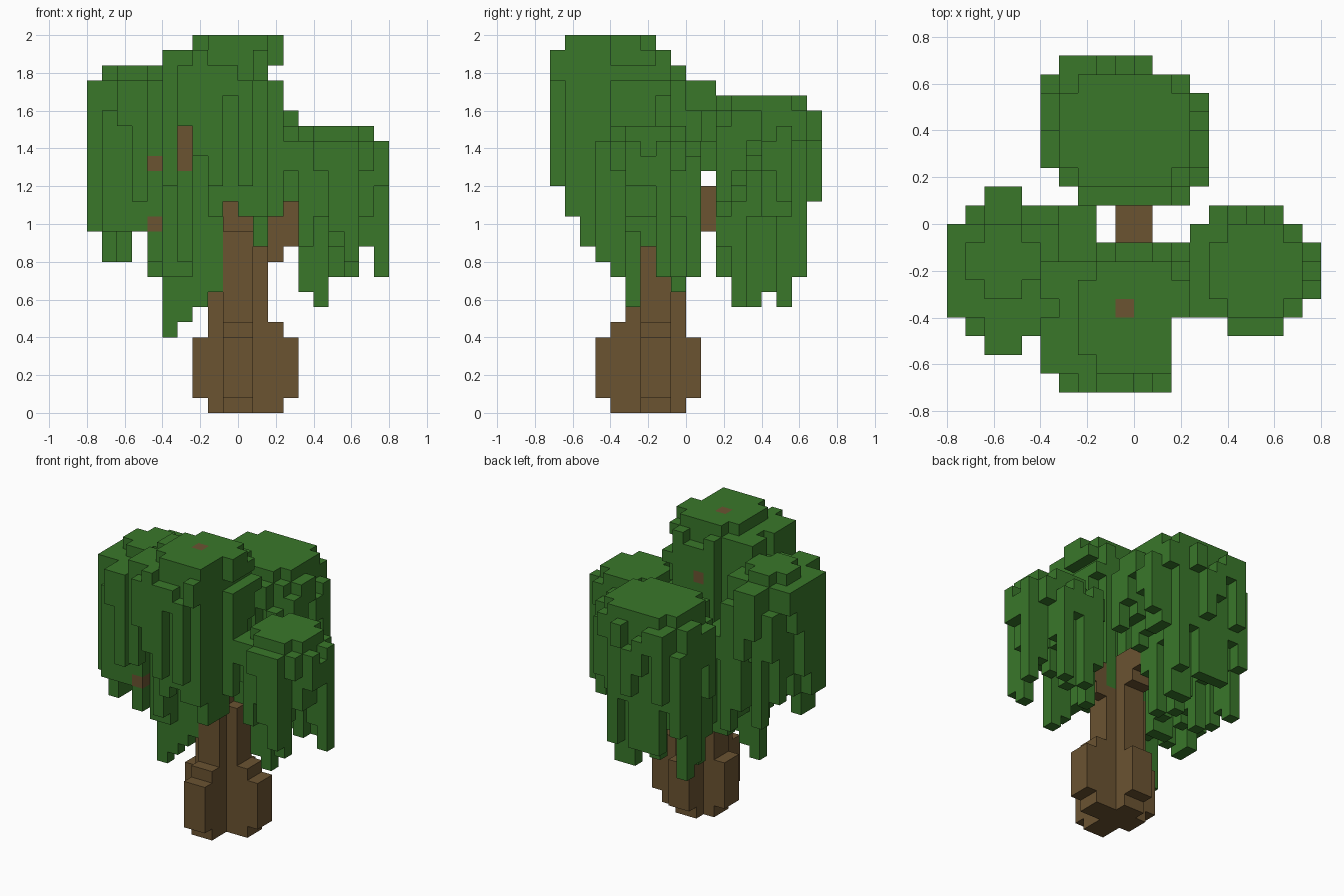
import bpy
import bmesh
import random
from itertools import product

random.seed(7)
CELL = 0.08

cube = bpy.data.objects.get("Cube")
if cube:
    bpy.data.objects.remove(cube, do_unlink=True)


def material(name, colour):
    mat = bpy.data.materials.new(name)
    mat.use_nodes = True
    mat.diffuse_color = colour
    mat.node_tree.nodes["Principled BSDF"].inputs["Base Color"].default_value = colour
    return mat


BARK = material("bark brown", (0.147, 0.087, 0.031, 1))
LEAF = material("leaf green", (0.041, 0.185, 0.023, 1))


def box(x0, x1, y0, y1, z0, z1):
    return set(product(range(x0, x1), range(y0, y1), range(z0, z1)))


def build(name, cells, mat, solid):
    """Turn grid cells into one mesh holding only the faces open to the air."""
    bm = bmesh.new()
    verts = {}

    def vert(p):
        if p not in verts:
            verts[p] = bm.verts.new([c * CELL for c in p])
        return verts[p]

    for cell in sorted(cells):
        for axis, side in product(range(3), (0, 1)):
            near = list(cell)
            near[axis] += 1 if side else -1
            if tuple(near) in solid:
                continue
            u, v = (axis + 1) % 3, (axis + 2) % 3
            ring = []
            for du, dv in ((0, 0), (1, 0), (1, 1), (0, 1)):
                p = list(cell)
                p[axis] += side
                p[u] += du
                p[v] += dv
                ring.append(vert(tuple(p)))
            bm.faces.new(ring if side else ring[::-1])
    bmesh.ops.dissolve_limit(bm, angle_limit=0.01, verts=bm.verts[:], edges=bm.edges[:])
    mesh = bpy.data.meshes.new(name)
    bm.to_mesh(mesh)
    bm.free()
    mesh.materials.append(mat)
    bpy.context.collection.objects.link(bpy.data.objects.new(name, mesh))


# Trunk: a wide crossed foot under a tall crossed stem
trunk = (box(-1, 1, -5, 0, 0, 1) | box(-2, 3, -3, -1, 0, 1)
         | box(-1, 1, -6, 1, 1, 5) | box(-3, 4, -3, -1, 1, 5)
         | box(-1, 1, -5, 0, 5, 6) | box(-2, 3, -3, -1, 5, 6)
         | box(-1, 1, -4, 0, 6, 14) | box(-2, 2, -3, -1, 6, 11))

# Branches reaching into each canopy
branches = {
    "back_branch": box(-1, 1, -1, 1, 11, 14) | box(-1, 1, 1, 2, 12, 15)
    | box(-1, 1, 2, 4, 14, 17) | box(-1, 1, 4, 5, 16, 20),
    "left_branch": box(2, 3, -2, -1, 10, 13) | box(3, 4, -2, -1, 11, 14)
    | box(4, 6, -3, -2, 13, 17),
    "right_branch": box(-3, -1, -3, -2, 11, 14) | box(-6, -3, -3, -2, 12, 17)
    | box(-6, -5, -6, -3, 16, 17) | box(-6, -5, -6, -3, 12, 13)
    | box(-4, -3, -6, -3, 16, 19),
    "front_branch": box(-1, 1, -5, -3, 12, 16) | box(-1, 0, -5, -4, 15, 25)
    | box(-1, 0, -4, -1, 20, 21) | box(0, 1, -3, -1, 18, 19),
}
wood = set(trunk).union(*branches.values())

# Lowest strand end for each column across (x) and along (y)
LOW_X = dict(zip(range(-10, 10), (12, 10, 10, 12, 9, 5, 6, 7, 8, 14,
                                  13, 11, 13, 14, 8, 7, 9, 9, 11, 9)))
LOW_Y = dict(zip(range(-9, 9), (15, 13, 10, 10, 9, 7, 9, 9, 8,
                                9, 16, 9, 7, 7, 8, 7, 9, 14)))
# Strands with a length of their own, by cell
LONG = {(-5, -4): 5, (-4, -4): 6, (-3, -4): 7, (-2, -4): 8,
        (-1, -7): 14, (0, -6): 13, (1, -6): 11,
        (4, -1): 8, (5, -4): 7,
        (0, 3): 7, (-1, 4): 7, (-1, 5): 8, (0, 6): 7, (-1, 7): 9}
RIM_STEPS = (0, 6, 0, 9, 2)

# Canopies: top height, raised crown, first row and the span of each row
canopies = {
    "front_canopy": (25, (-3, 3, -8, -2), -9,
                     [(-4, 2)] + [(-5, 2)] * 3 + [(-5, 3)] * 3 + [(-2, 3)]),
    "right_canopy": (23, (-9, -5, -4, 0), -7,
                     [(-8, -6), (-9, -5)] + [(-10, -4)] * 3
                     + [(-10, -2)] * 2 + [(-9, -2), (-8, -6)]),
    "left_canopy": (19, (4, 9, -5, 0), -6,
                    [(5, 8), (3, 9)] + [(3, 10)] * 3 + [(3, 9), (4, 8)]),
    "back_canopy": (21, (-4, 3, 2, 8), 1,
                    [(-3, 3), (-4, 4)] + [(-5, 4)] * 4 + [(-5, 3), (-4, 1)]),
}


def depth(x, y, plan):
    """Rings between a cell and the edge of the plan, at most two."""
    for d in (1, 2):
        if not {(x + d, y), (x - d, y), (x, y + d), (x, y - d)} <= plan:
            return d - 1
    return 2


def canopy(name, top, crown, row, spans):
    plan = {(x, row + i) for i, (a, b) in enumerate(spans) for x in range(a, b)}
    x0, x1, y0, y1 = crown
    corners = set(product((x0, x1 - 1), (y0, y1 - 1)))
    cells = set()
    for x, y in sorted(plan):
        raised = x0 <= x < x1 and y0 <= y < y1 and (x, y) not in corners
        high = top if raised else top - 1
        low_x = 7 if name == "back_canopy" and -3 < x < 2 else LOW_X[x]
        low = max(low_x, LOW_Y[y])
        # Strands alternate long and short at the rim and are short inside
        ring = depth(x, y, plan)
        if ring == 0:
            low += RIM_STEPS[(x + 2 * y) % 5]
            if not raised:
                high -= random.choice((0, 0, 0, 0, 1, 2))
        elif ring == 1:
            low += random.choice((0, 0, 2, 4))
        else:
            low = max(low + 2, top - random.choice((5, 6, 7, 8)))
        low = LONG.get((x, y), low)
        if name == "front_canopy" and x == -4 and y < -6:
            low = 19
        # The inner shoulder of the right canopy sits lower
        if name == "right_canopy" and x > -5:
            high = 17
        cells |= box(x, x + 1, y, y + 1, min(low, high - 2), high)
    if name == "front_canopy":
        cells -= box(2, 3, -9, 0, 22, 23)
    return cells


solid = set(wood)
foliage = {}
for name, spec in canopies.items():
    foliage[name] = canopy(name, *spec) - solid
    solid |= foliage[name]

build("trunk", trunk, BARK, solid)
for name, cells in branches.items():
    build(name, cells - trunk, BARK, solid)
for name, cells in foliage.items():
    build(name, cells, LEAF, solid)
